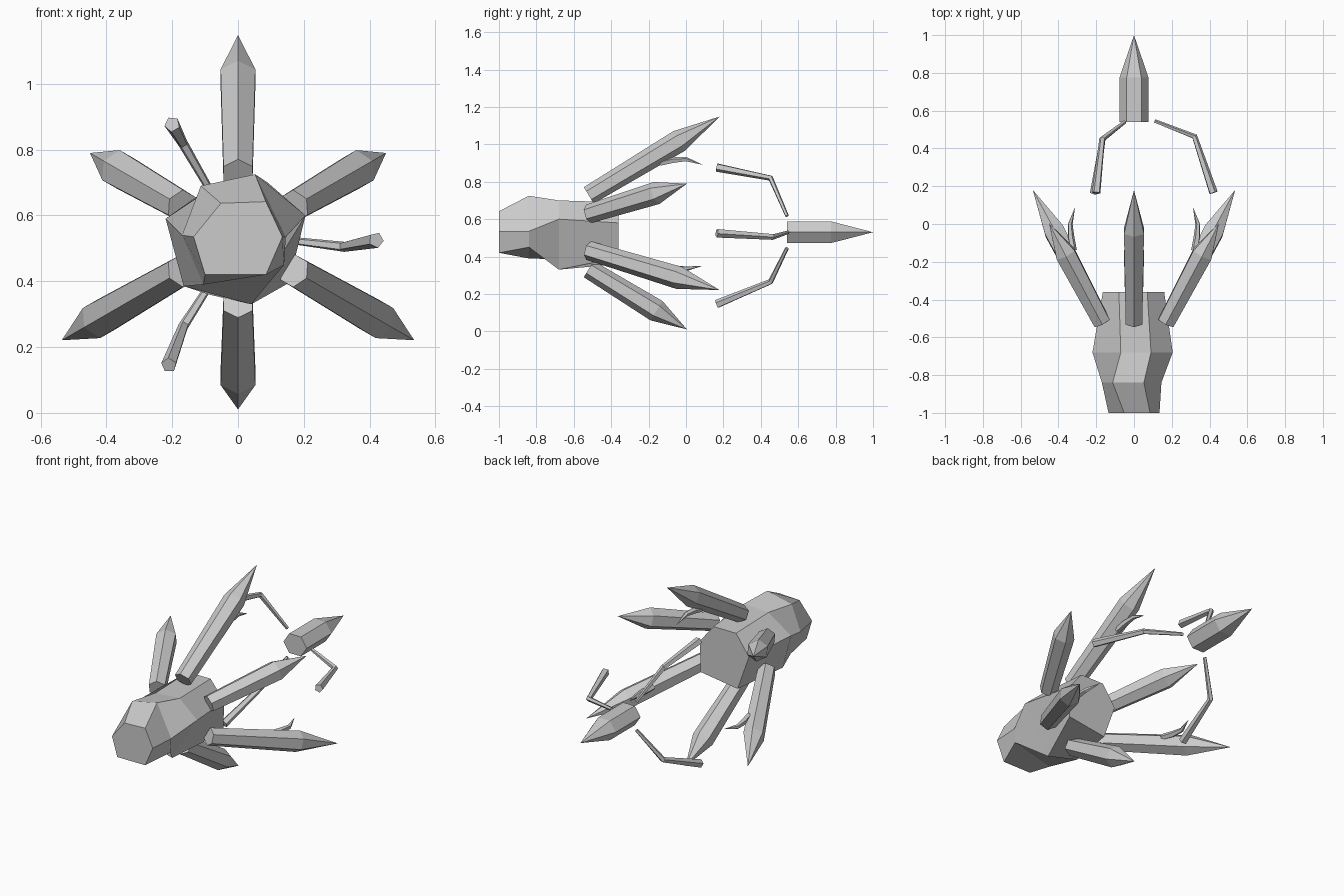
import bpy, math
from mathutils import Vector

if "Cube" in bpy.data.objects:
    bpy.data.objects.remove(bpy.data.objects["Cube"])

CZ = 0.53  # height of the flower's axis
mat = bpy.data.materials.new("plain grey")
mat.diffuse_color = (0.6, 0.6, 0.6, 1)
mat.use_nodes = True
mat.node_tree.nodes["Principled BSDF"].inputs["Base Color"].default_value = mat.diffuse_color


def loft(name, rings):
    """Skin equal-count rings; one-point rings become tips, ends are capped."""
    verts, faces, idx = [], [], []
    for r in rings:
        idx.append(list(range(len(verts), len(verts) + len(r))))
        verts += [tuple(p) for p in r]
    for a, b in zip(idx, idx[1:]):
        n = max(len(a), len(b))
        for i in range(n):
            j = (i + 1) % n
            if len(b) == 1:
                faces.append((a[i], a[j], b[0]))
            else:
                faces.append((a[i], a[j], b[j], b[i]))
    faces.append(tuple(reversed(idx[0])))
    if len(idx[-1]) > 1:
        faces.append(tuple(idx[-1]))
    me = bpy.data.meshes.new(name)
    me.from_pydata(verts, [], faces)
    me.materials.append(mat)
    ob = bpy.data.objects.new(name, me)
    bpy.context.collection.objects.link(ob)
    bpy.context.view_layer.objects.active = ob
    bpy.ops.object.select_all(action='DESELECT')
    ob.select_set(True)
    bpy.ops.object.mode_set(mode='EDIT')
    bpy.ops.mesh.select_all(action='SELECT')
    bpy.ops.mesh.normals_make_consistent(inside=False)
    bpy.ops.object.mode_set(mode='OBJECT')
    return ob


def rod(name, path, radii, sides, up):
    """Faceted rod along a path; radius 0 makes a point."""
    pts = [Vector(p) for p in path]
    rings = []
    for k, (p, r) in enumerate(zip(pts, radii)):
        if r == 0:
            rings.append([p])
            continue
        d = (pts[min(k + 1, len(pts) - 1)] - pts[max(k - 1, 0)]).normalized()
        side = d.cross(up).normalized()
        nor = side.cross(d)
        rings.append([p + r * (math.cos(t) * nor + math.sin(t) * side)
                      for t in (math.tau * i / sides for i in range(sides))])
    return loft(name, rings)


def polar(deg, r, y):
    a = math.radians(deg)
    return Vector((r * math.cos(a), y, CZ + r * math.sin(a)))


# flower tube: uneven six-sided body
body = {
    -1.00: [(-.135, .535), (-.052, .637), (.085, .642), (.135, .535), (.085, .42), (-.10, .42)],
    -0.84: [(-.17, .54), (-.113, .69), (.052, .725), (.145, .535), (.14, .45), (-.105, .39)],
    -0.68: [(-.22, .59), (-.07, .69), (.09, .70), (.205, .60), (.04, .33), (-.165, .385)],
    -0.36: [(-.165, .57), (-.08, .69), (.07, .69), (.16, .58), (.155, .395), (-.09, .36)],
}
loft("flower_tube", [[(x, y, z) for x, z in ring] for y, ring in body.items()])

# six petals: three long, three short, alternating
for i in range(6):
    ang = 90 + 60 * i
    s = 1.0 if i % 2 == 0 else 0.75
    path = [polar(ang, 0.197 + 0.43 * s * t * (0.98 if s == 1 else 1), -0.52 + 0.70 * s * t)
            for t in (0, 0.69, 1)]
    out = polar(ang, 1, 0) - polar(ang, 0, 0)
    rod("long_petal" if s == 1 else "short_petal", path, (0.051, 0.061, 0), 6, out)
    if s == 1:
        # small curled spur on the inner side of the long petals
        spur = [polar(ang, r, y) for r, y in ((.37, -.14), (.385, -.07), (.39, 0), (.36, .09))]
        rod("petal_spur", spur, (.018, .018, .013, 0), 5, out)

# pistil with pointed tip
hexa = [(0.077 * math.cos(k * math.pi / 3), 0.067 * math.sin(k * math.pi / 3)) for k in range(6)]
loft("pistil", [[(x, y, CZ + z) for x, z in hexa] for y in (0.54, 0.775)] + [[(0, 1, CZ)]])

# three bent stamens around the pistil
stamens = [
    [(.11, .545, .53), (.32, .463, .505), (.42, .165, .525)],
    [(-.05, .54, .617), (-.168, .452, .82), (-.20, .165, .877)],
    [(-.05, .54, .445), (-.165, .452, .265), (-.21, .165, .145)],
]
for p in stamens:
    q = Vector(p[1])
    rod("stamen", p, (.010, .016, .024), 5, (q - Vector((0, q.y, CZ))).normalized())
